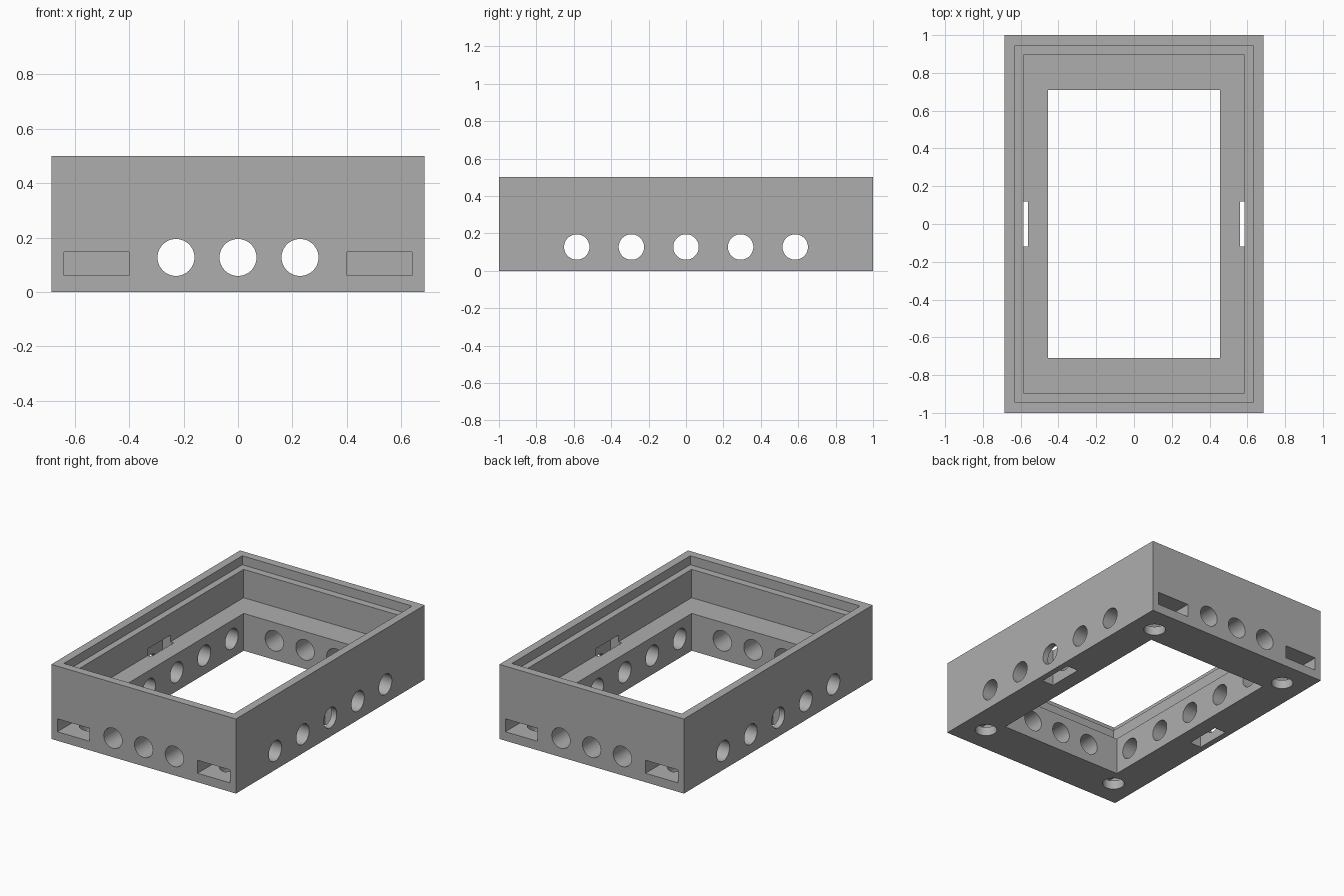
import bpy
import bmesh
import math
from mathutils import Matrix

if "Cube" in bpy.data.objects:
    bpy.data.objects.remove(bpy.data.objects["Cube"], do_unlink=True)

HX, HY = 0.685, 1.0      # half width and half depth of the tray
HOLE_Z, HOLE_R = 0.127, 0.068

grey = bpy.data.materials.new("plain grey")
grey.use_nodes = True
grey.diffuse_color = (0.42, 0.42, 0.42, 1)
grey.node_tree.nodes["Principled BSDF"].inputs["Base Color"].default_value = (0.42, 0.42, 0.42, 1)


def make_object(name, bm):
    bmesh.ops.recalc_face_normals(bm, faces=bm.faces)
    mesh = bpy.data.meshes.new(name)
    bm.to_mesh(mesh)
    bm.free()
    mesh.materials.append(grey)
    obj = bpy.data.objects.new(name, mesh)
    bpy.context.collection.objects.link(obj)
    return obj


# Frame: rectangular rings joined from outer wall, over the rim and steps, to the opening
def stepped_frame():
    profile = [(HX, HY, 0), (HX, HY, 0.5), (0.63, 0.945, 0.5), (0.63, 0.945, 0.44),
               (0.585, 0.895, 0.44), (0.585, 0.895, 0.25), (0.455, 0.71, 0.25), (0.455, 0.71, 0)]
    bm = bmesh.new()
    rings = [[bm.verts.new((sx * x, sy * y, z)) for sx, sy in ((-1, -1), (1, -1), (1, 1), (-1, 1))]
             for x, y, z in profile]
    for a, b in zip(rings, rings[1:] + rings[:1]):
        for i in range(4):
            j = (i + 1) % 4
            bm.faces.new((a[i], a[j], b[j], b[i]))
    return make_object("tray_frame", bm)


def box_cutter(x0, x1, y0, y1, z0, z1):
    bm = bmesh.new()
    size = Matrix.Diagonal((x1 - x0, y1 - y0, z1 - z0, 1))
    centre = Matrix.Translation(((x0 + x1) / 2, (y0 + y1) / 2, (z0 + z1) / 2))
    bmesh.ops.create_cube(bm, size=1, matrix=centre @ size)
    return make_object("cutter", bm)


def round_cutter(centre, length, axis=None):
    bm = bmesh.new()
    turn = Matrix.Rotation(math.pi / 2, 4, axis) if axis else Matrix.Identity(4)
    bmesh.ops.create_cone(bm, cap_ends=True, segments=48, radius1=HOLE_R, radius2=HOLE_R,
                          depth=length, matrix=Matrix.Translation(centre) @ turn)
    return make_object("cutter", bm)


def cut(body, cutter):
    cutter.hide_render = True
    mod = body.modifiers.new("cut", "BOOLEAN")
    mod.operation = "DIFFERENCE"
    mod.solver = "EXACT"
    mod.object = cutter
    bpy.ops.object.modifier_apply(modifier=mod.name)
    bpy.data.objects.remove(cutter, do_unlink=True)


frame = stepped_frame()
bpy.context.view_layer.objects.active = frame
frame.select_set(True)

# Round vents through the end and side walls
for x in (-0.228, 0, 0.228):
    cut(frame, round_cutter((x, 0, HOLE_Z), 3, "X"))
for i in range(-2, 3):
    cut(frame, round_cutter((0, i * 0.292, HOLE_Z), 3, "Y"))

for sx in (-1, 1):
    # Upright slot that reaches a little way into the side wall
    xs = sorted((sx * 0.56, sx * 0.645))
    cut(frame, box_cutter(*xs, -0.12, 0.12, -0.1, 0.295))
    for sy in (-1, 1):
        # Corner pocket open to the end wall, with a round hole from below
        xs = sorted((sx * 0.40, sx * 0.64))
        ys = sorted((sy * 0.73, sy * 1.1))
        cut(frame, box_cutter(*xs, *ys, 0.06, 0.147))
        cut(frame, round_cutter((sx * 0.52, sy * 0.82, 0), 0.2))

bpy.ops.object.shade_smooth_by_angle(angle=math.radians(30))
